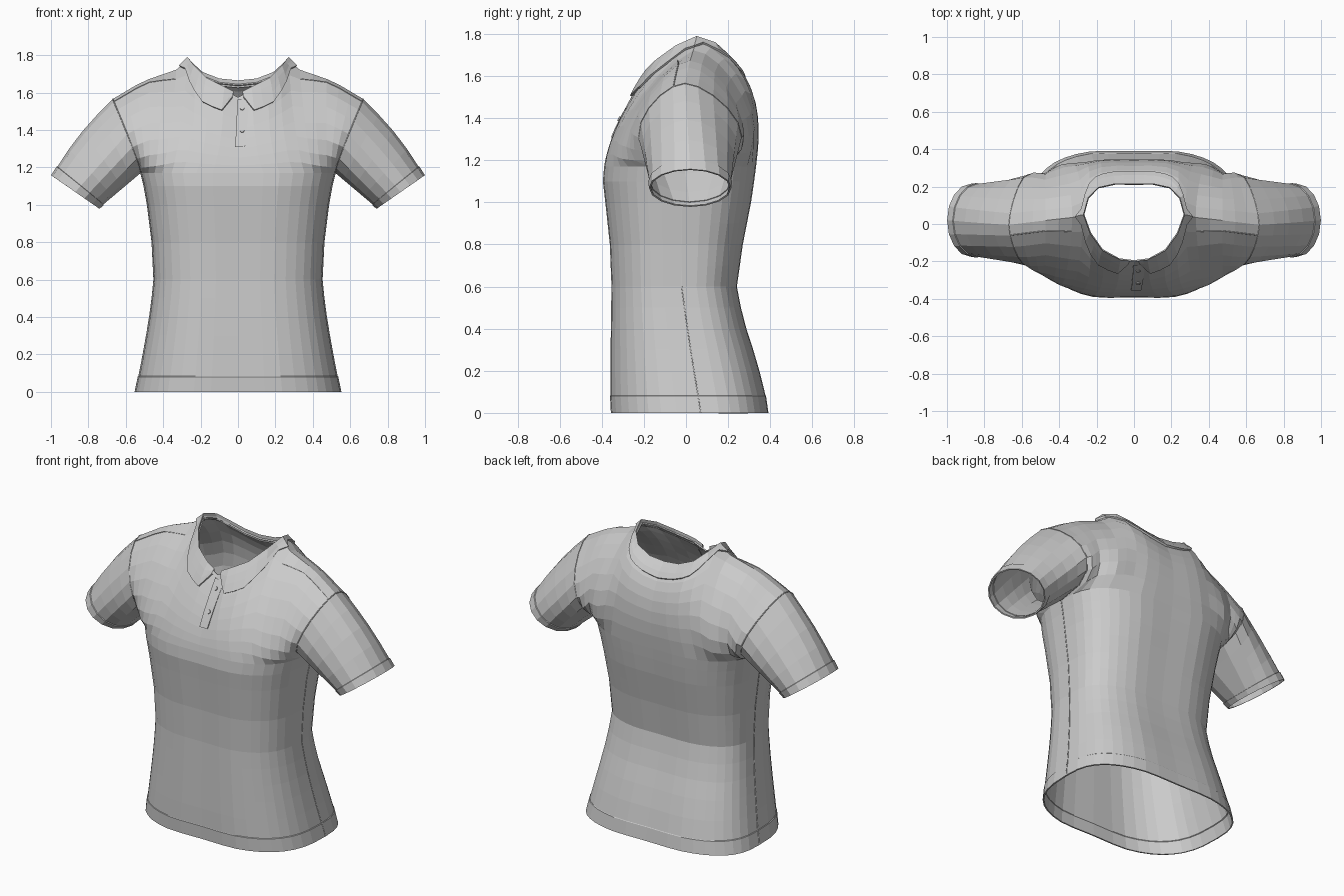
import bpy, bmesh, math
from mathutils import Vector

if "Cube" in bpy.data.objects:
    bpy.data.objects.remove(bpy.data.objects["Cube"])

V = Vector
N = 10          # columns from centre to side
M = 8           # rows from armpit to shoulder
Z_PIT = 1.17

# height: half width, side seam y, front y, back y
PROFILE = [(0, .547, .07, -.365, .397), (.1, .527, .055, -.37, .383), (.25, .498, .03, -.368, .343),
           (.45, .465, 0, -.365, .277), (.6, .45, -.02, -.362, .248), (.8, .46, -.02, -.37, .277),
           (1.0, .485, -.02, -.392, .317), (1.1, .503, -.015, -.404, .332), (1.17, .52, -.01, -.398, .341)]
# top edge (neckline then shoulder line) and column bulge, by u = 0 centre .. 1 side
SHOULDER = [(.4, .27, .05, 1.77), (.5, .33, .035, 1.722), (.75, .51, .015, 1.66), (1, .67, -.005, 1.565)]
TOP = {-1: [(0, 0, -.2, 1.575), (.1, .08, -.19, 1.615), (.2, .17, -.14, 1.66), (.3, .235, -.05, 1.725)] + SHOULDER,
       1: [(0, 0, .215, 1.645), (.1, .1, .215, 1.655), (.2, .19, .195, 1.69), (.3, .245, .14, 1.74)] + SHOULDER}
BULGE = {-1: [(0, 0, -.365, 1.32), (.4, .29, -.36, 1.42), (.7, .47, -.34, 1.45), (1, .59, -.42, 1.34)],
         1: [(0, 0, .385, 1.52), (.4, .29, .39, 1.59), (.7, .47, .37, 1.52), (1, .59, .5, 1.34)]}
# how strongly each column rounds over the shoulder
ROUND = {-1: [(.35, 0), (.7, 1)], 1: [(.3, 0), (.5, 1)]}


def lerp(table, x):
    for a, b in zip(table, table[1:]):
        if x <= b[0]:
            f = max(0, (x - a[0]) / (b[0] - a[0]))
            return [p + (q - p) * f for p, q in zip(a[1:], b[1:])]
    return list(table[-1][1:])


def ring(u, z, s, grow=0):
    w, ys, yf, yb = lerp(PROFILE, z)
    a = u * math.pi / 2
    d = (yf if s < 0 else yb) - ys
    cx, cy = max(0, math.sin(a)) ** .72, max(0, math.cos(a)) ** .72
    if u >= .9999:
        cy = 0
    d *= 1 - .03 * max(0, 1 - u / .2)
    return V((w * cx * (1 + grow), (ys + d * cy) * (1 + grow), z))


def yoke(u, t, s):
    # cubic column from armpit level up to the neckline or shoulder line
    p0, c, p3 = ring(u, Z_PIT, s), V(lerp(BULGE[s], u)), V(lerp(TOP[s], u))
    c2 = ((p3 + 2 * c) / 3).lerp(p3 + V((0, s * .14, 0)), lerp(ROUND[s], u)[0])
    c1 = (p0 + 4 * c + p3) / 3 - c2
    c1.z = max(c1.z, 1.2)
    r = 1 - t
    return p0 * r ** 3 + c1 * 3 * r * r * t + c2 * 3 * r * t * t + p3 * t ** 3


def skin(bm, rows, closed=False):
    vs = [[bm.verts.new(p) for p in r] for r in rows]
    for a, b in zip(vs, vs[1:]):
        n = len(a)
        for j in range(n if closed else n - 1):
            k = (j + 1) % n
            bm.faces.new((a[j], a[k], b[k], b[j]))


def finish(bm, name, mirror=True, thick=.008):
    bmesh.ops.remove_doubles(bm, verts=bm.verts, dist=.0008)
    bmesh.ops.recalc_face_normals(bm, faces=bm.faces)
    me = bpy.data.meshes.new(name)
    bm.to_mesh(me)
    bm.free()
    ob = bpy.data.objects.new(name, me)
    bpy.context.collection.objects.link(ob)
    if mirror:
        m = ob.modifiers.new("mirror", 'MIRROR')
        m.merge_threshold = .002
    if thick:
        m = ob.modifiers.new("cloth", 'SOLIDIFY')
        m.thickness = thick
        m.offset = -1
    return ob


def seam(name, pts, cyclic=False):
    cu = bpy.data.curves.new(name, 'CURVE')
    cu.dimensions = '3D'
    cu.bevel_depth = .003
    cu.bevel_resolution = 0
    sp = cu.splines.new('POLY')
    sp.points.add(len(pts) - 1)
    for p, q in zip(sp.points, pts):
        p.co = (*q, 1)
    sp.use_cyclic_u = cyclic
    ob = bpy.data.objects.new(name, cu)
    bpy.context.collection.objects.link(ob)
    ob.modifiers.new("mirror", 'MIRROR')


# Body: front and back panels, with a slightly raised hem
LEVELS = [(0, .006), (.08, .006), (.083, 0)] + [(z, 0) for z in (.19, .3, .4, .5, .6, .7, .8, .9, 1.0, 1.1)]
bm = bmesh.new()
us = [i / N for i in range(N + 1)]
for s in (-1, 1):
    rows = [[ring(u, z, s, g) for u in us] for z, g in LEVELS]
    rows += [[yoke(u, i / M, s) for u in us] for i in range(M + 1)]
    skin(bm, rows)

# Sleeves: loft from the armhole to the tilted cuff
hole = [yoke(1, i / M, -1) for i in range(M + 1)] + [yoke(1, i / M, 1) for i in range(M - 1, 0, -1)]
across, centre = V((.82, 0, .57)), V((.87, .02, 1.068))


def sleeve_ring(f, grow):
    pts = []
    for i, h in enumerate(hole):
        a = math.pi * i / M
        c = centre - across * math.cos(a) * .153 * grow - V((0, 1, 0)) * math.sin(a) * .19 * grow
        up = across * (.02 * math.sin(math.pi * f) * max(0, -math.cos(a)))
        pts.append(h.lerp(c, f) + up)
    return pts


skin(bm, [sleeve_ring(*fg) for fg in ((0, 1), (.22, 1), (.45, 1), (.68, 1), (.89, 1), (.895, 1.03), (1, 1.03))], True)
finish(bm, "shirt_body")

# Collar: stands at the neckline, folds over and lies on the yoke
WIDTH = {-1: [(.03, .03), (.09, .22), (.2, .23), (.3, .14), (.4, 0)],
         1: [(0, .21), (.2, .2), (.3, .12), (.4, 0)]}


def collar_section(u, s):
    d = lerp(WIDTH[s], u)[0]
    base = yoke(u, 1, s)

    def lie(f, off):
        p = yoke(u * (1 + .17 * f), 1 - d * f, s)
        return p + (p - V((0, .05, 1.35))).normalized() * off
    return [base - V((0, 0, .02)), base + V((0, 0, .02)), lie(.25, .013), lie(.6, .012), lie(1, .01), lie(1, -.002)]


bm = bmesh.new()
front = [.03, .06, .09, .14, .2, .25, .3, .35, .4]
back = [.35, .3, .25, .2, .15, .1, .05, 0]
skin(bm, [collar_section(u, -1) for u in front] + [collar_section(u, 1) for u in back])
finish(bm, "collar", thick=0)

# Placket: slightly slanted strip with buttons
bm = bmesh.new()
rows = []
for i in range(7):
    f = i / 6
    p = yoke(0, .4 + .57 * f, -1) + V((0, -.01, .002))
    x0, x1 = -.015 + .012 * f, .038 + .022 * f
    rows.append([V((x, p.y + dy, p.z)) for x, dy in ((x0, .014), (x0, 0), (x1, 0), (x1, .014))])
skin(bm, rows)
finish(bm, "placket", mirror=False, thick=0)
for k, t in enumerate((.62, .88)):
    p = yoke(0, t, -1)
    bpy.ops.mesh.primitive_cylinder_add(vertices=8, radius=.012, depth=.01,
                                        location=(.022, p.y - .012, p.z), rotation=(math.radians(60), 0, 0))
    bpy.context.object.name = f"button_{k + 1}"

# Seams
seam("side_seam", [ring(1, z, -1, g) for z, g in LEVELS] + [ring(1, Z_PIT, -1)])
seam("armhole_seam", hole, True)
seam("shoulder_seam", [yoke(u, .88, -1) for u in (.5, .6, .7, .8, .9, 1)])
